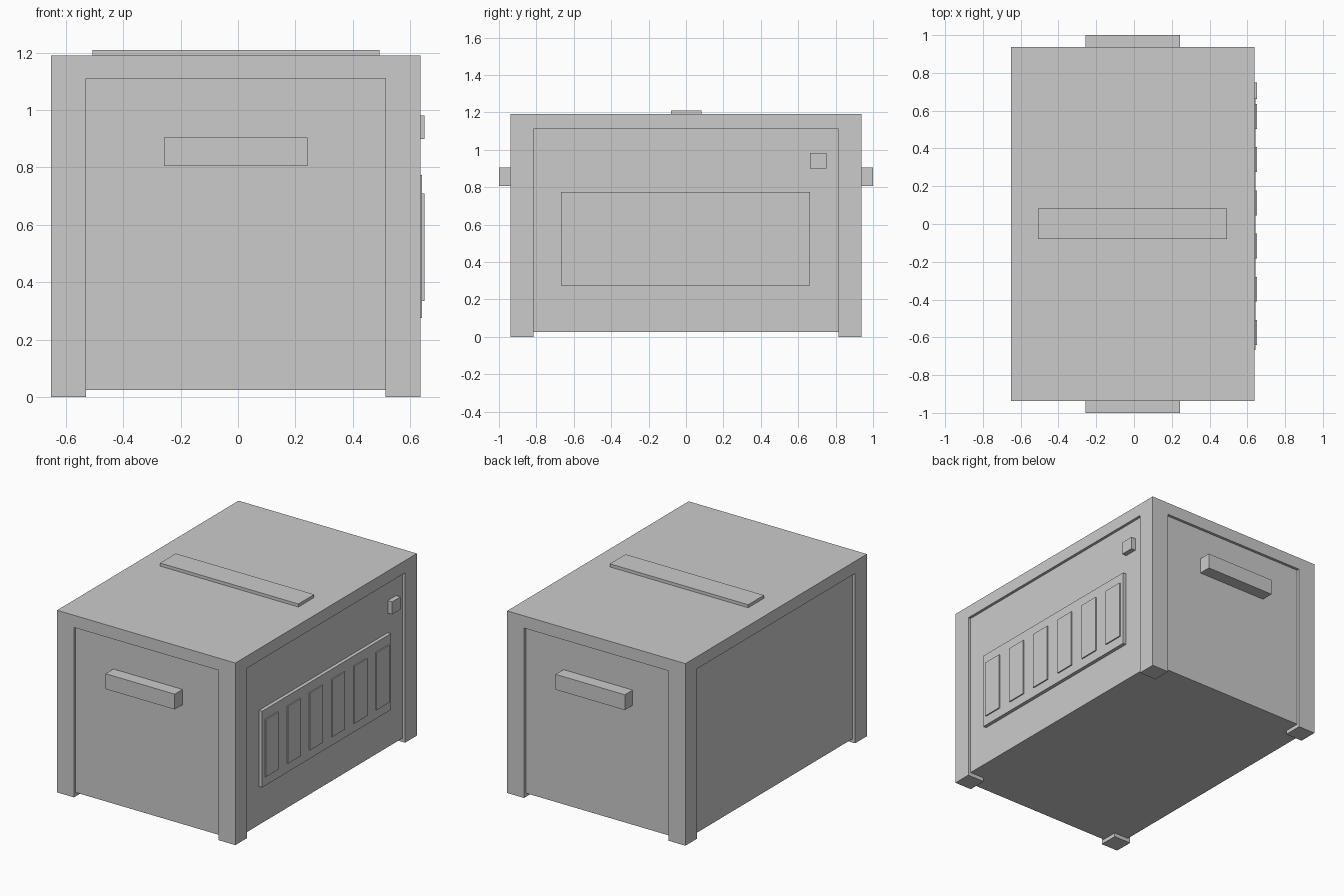
import bpy

if "Cube" in bpy.data.objects:
    bpy.data.objects.remove(bpy.data.objects["Cube"])

CX = -0.0075                     # body centre in x
X0, X1 = -0.652, 0.637           # body sides
Y = 0.937                        # body half length
H = 1.19                         # body height
POST, RAIL, FOOT, DEPTH = 0.122, 0.08, 0.025, 0.018


def box(name, lo, hi):
    size = [b - a for a, b in zip(lo, hi)]
    mid = [(a + b) / 2 for a, b in zip(lo, hi)]
    bpy.ops.mesh.primitive_cube_add(size=1, location=mid)
    ob = bpy.context.object
    ob.name = name
    ob.data.transform(ob.matrix_basis.Diagonal(size).to_4x4())
    return ob


def cut(target, lo, hi):
    cutter = box("cutter", lo, hi)
    cutter.hide_render = True
    mod = target.modifiers.new("cut", 'BOOLEAN')
    mod.operation = 'DIFFERENCE'
    mod.solver = 'EXACT'
    mod.object = cutter
    bpy.context.view_layer.objects.active = target
    bpy.ops.object.modifier_apply(modifier=mod.name)
    bpy.data.objects.remove(cutter)


# Body: solid case with corner posts, feet and recessed panels
body = box("case_body", (X0, -Y, 0), (X1, Y, H))
xa, xb, yb, top = X0 + POST, X1 - POST, Y - POST, H - RAIL
cut(body, (xa, -2, -1), (xb, 2, FOOT))
cut(body, (-2, -yb, -1), (2, yb, FOOT))
for s in (-1, 1):
    a, b = sorted((s * (Y - DEPTH), s * 2))
    cut(body, (xa, a, -1), (xb, b, top))
cut(body, (-2, -yb, -1), (X0 + DEPTH, yb, top))
cut(body, (X1 - DEPTH, -yb, -1), (2, yb, top))

# Handles at both ends
for s, side in ((-1, "front"), (1, "back")):
    a, b = sorted((s * (Y - DEPTH), s * 1.0))
    box(side + "_handle", (CX - 0.25, a, 0.805), (CX + 0.25, b, 0.905))

# Bar on the lid
box("lid_bar", (CX - 0.5, -0.08, H), (CX + 0.5, 0.083, 1.21))

# Vent panel with six raised slats on the right side
px = X1 - DEPTH
box("vent_panel", (px, -0.667, 0.275), (0.642, 0.662, 0.773))
for i in range(6):
    y = -0.574 + i * 0.2287
    box(f"vent_slat_{i + 1}", (0.642, y - 0.066, 0.335), (0.65, y + 0.066, 0.71))

# Small square latch
box("side_latch", (px, 0.663, 0.9), (0.65, 0.75, 0.982))
